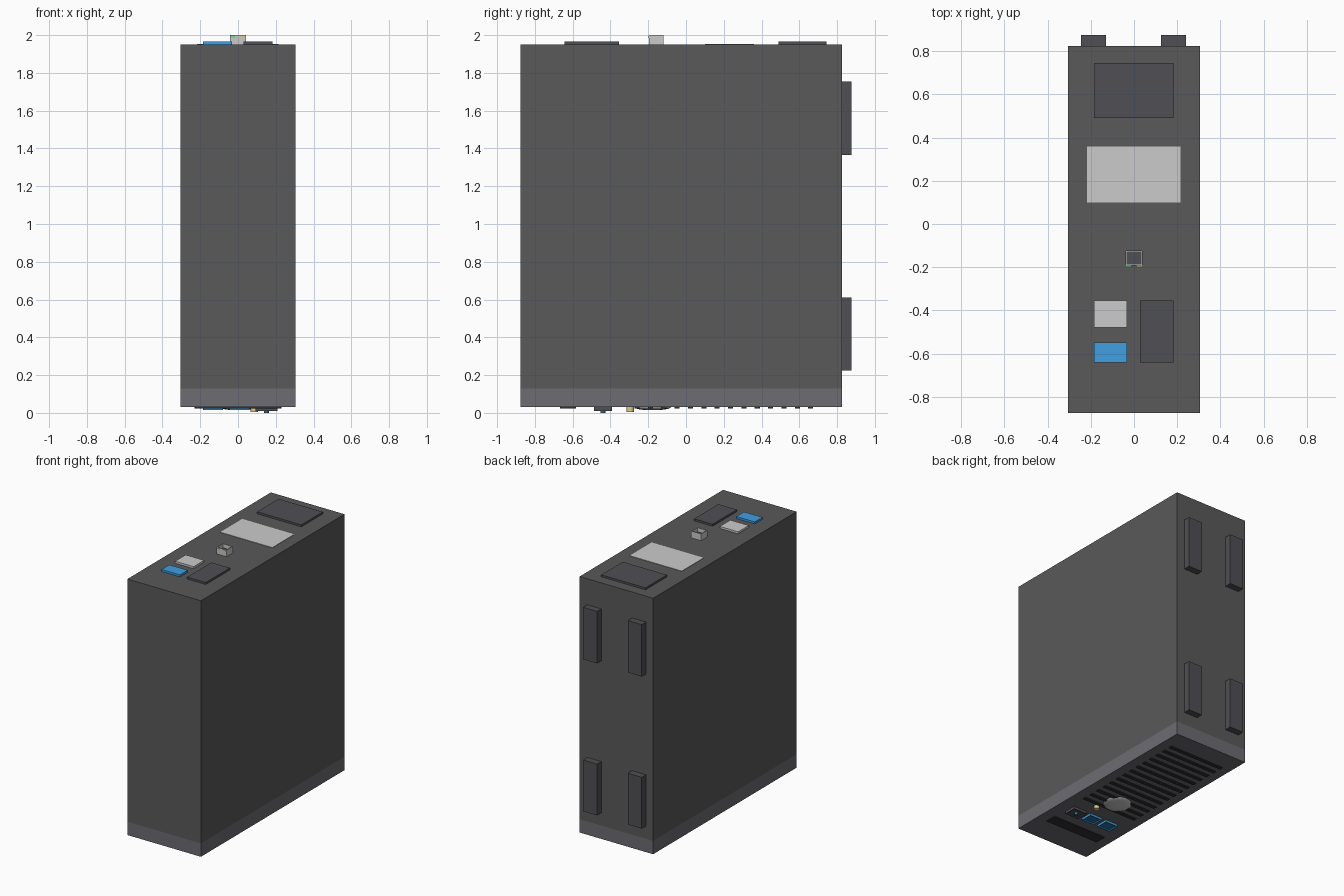
import bpy, bmesh
from mathutils import Matrix, Vector

if "Cube" in bpy.data.objects:
    bpy.data.objects.remove(bpy.data.objects["Cube"])

def mat(name, c):
    m = bpy.data.materials.new(name)
    m.diffuse_color = (*c, 1)
    m.use_nodes = True
    m.node_tree.nodes["Principled BSDF"].inputs["Base Color"].default_value = m.diffuse_color
    return m

DARK = mat("dark_grey", (0.10, 0.10, 0.10))
PANEL = mat("panel_grey", (0.15, 0.15, 0.17))
TRIM = mat("trim_grey", (0.08, 0.08, 0.09))
BLACK = mat("black", (0.03, 0.03, 0.03))
LIGHT = mat("light_grey", (0.6, 0.6, 0.6))
BLUE = mat("blue", (0.05, 0.35, 0.75))
NAVY = mat("deep_blue", (0.02, 0.16, 0.36))
GOLD = mat("gold", (0.75, 0.6, 0.25))
GREEN = mat("green", (0.2, 0.7, 0.3))

def finish(name, bm, m):
    bmesh.ops.recalc_face_normals(bm, faces=bm.faces)
    me = bpy.data.meshes.new(name)
    bm.to_mesh(me)
    bm.free()
    me.materials.append(m)
    o = bpy.data.objects.new(name, me)
    bpy.context.collection.objects.link(o)
    return o

def box(name, x, y, z, m):
    bm = bmesh.new()
    c = Vector([(a + b) / 2 for a, b in (x, y, z)])
    s = [b - a for a, b in (x, y, z)]
    bmesh.ops.create_cube(bm, size=1, matrix=Matrix.Translation(c) @ Matrix.Diagonal((*s, 1)))
    return finish(name, bm, m)

def socket(name, x, y, z, m, wall, depth, up):
    """Box whose top (up=1) or bottom (up=-1) face is inset and sunk."""
    o = box(name, x, y, z, m)
    bm = bmesh.new()
    bm.from_mesh(o.data)
    f = max(bm.faces, key=lambda f: f.normal.z * up)
    bmesh.ops.inset_individual(bm, faces=[f], thickness=wall)
    r = bmesh.ops.extrude_discrete_faces(bm, faces=[f])["faces"]
    bmesh.ops.translate(bm, verts=r[0].verts, vec=(0, 0, -up * depth))
    bm.to_mesh(o.data)
    bm.free()
    return o

def disc(name, x, y, r, z0, z1, m, seg=24):
    bm = bmesh.new()
    bmesh.ops.create_cone(bm, cap_ends=True, segments=seg, radius1=r, radius2=r, depth=z1 - z0,
                          matrix=Matrix.Translation((x, y, (z0 + z1) / 2)))
    return smooth(finish(name, bm, m))

def smooth(o):
    bpy.ops.object.select_all(action='DESELECT')
    o.select_set(True)
    bpy.context.view_layer.objects.active = o
    bpy.ops.object.shade_smooth_by_angle()
    return o

# Case and front bezel (the bezel faces down)
box("case_body", (-.305, .305), (-.875, .825), (.13, 1.95), DARK)
box("front_bezel", (-.305, .305), (-.875, .825), (.03, .13), PANEL)

# Four feet on the back
for i, x in enumerate(((-.245, -.13), (.125, .24))):
    for j, z in enumerate(((.225, .61), (1.365, 1.755))):
        box(f"foot_{i}{j}", x, (.82, .875), z, TRIM)

# Plates and ports on the upper face
box("power_supply_plate", (-.185, .182), (.49, .745), (1.94, 1.965), TRIM)
box("card_plate", (-.217, .215), (.10, .36), (1.94, 1.953), LIGHT)
box("video_port_block", (.028, .182), (-.642, -.355), (1.94, 1.965), TRIM)
box("light_port_block", (-.185, -.032), (-.48, -.355), (1.94, 1.965), LIGHT)
box("blue_port_block", (-.185, -.032), (-.642, -.55), (1.94, 1.965), BLUE)

# Network socket with its two indicator lights
socket("network_socket", (-.042, .042), (-.195, -.12), (1.94, 2.0), LIGHT, .008, .03, 1)
box("network_socket_floor", (-.034, .034), (-.187, -.128), (1.965, 1.972), TRIM)
box("indicator_green", (-.04, -.012), (-.199, -.19), (1.985, 1.998), GREEN)
box("indicator_amber", (.012, .04), (-.199, -.19), (1.985, 1.998), GOLD)

# Vent slats and drive slot on the bezel
for k in range(14):
    y = .66 - .0707 * k
    box(f"vent_slat_{k}", (-.23, .23), (y - .0135, y + .0135), (.024, .035), BLACK)
box("drive_slot", (-.225, .225), (-.667, -.583), (.024, .035), BLACK)

# Front ports
for i, x in enumerate((-.132, .008)):
    socket(f"data_port_{i}", (x - .053, x + .053), (-.485, -.395), (.014, .04), BLUE, .01, .008, -1)
    box(f"data_port_core_{i}", (x - .043, x + .043), (-.475, -.405), (.021, .03), NAVY)
socket("audio_port", (.092, .208), (-.487, -.393), (.011, .04), TRIM, .01, .008, -1)
disc("audio_jack", .15, -.44, .013, .004, .03, NAVY, 16)

# Status light and domed power button
disc("status_light", .087, -.295, .02, .006, .04, GOLD)
bm = bmesh.new()
bmesh.ops.create_uvsphere(bm, u_segments=32, v_segments=16, radius=1,
                          matrix=Matrix.Translation((0, -.177, .03)) @ Matrix.Diagonal((.097, .097, .016, 1)))
smooth(finish("power_button", bm, LIGHT))

# Rest the lowest part on z = 0
for o in bpy.data.objects:
    if o.name == "audio_jack":
        for v in o.data.vertices:
            if v.co.z < .01:
                v.co.z = 0
